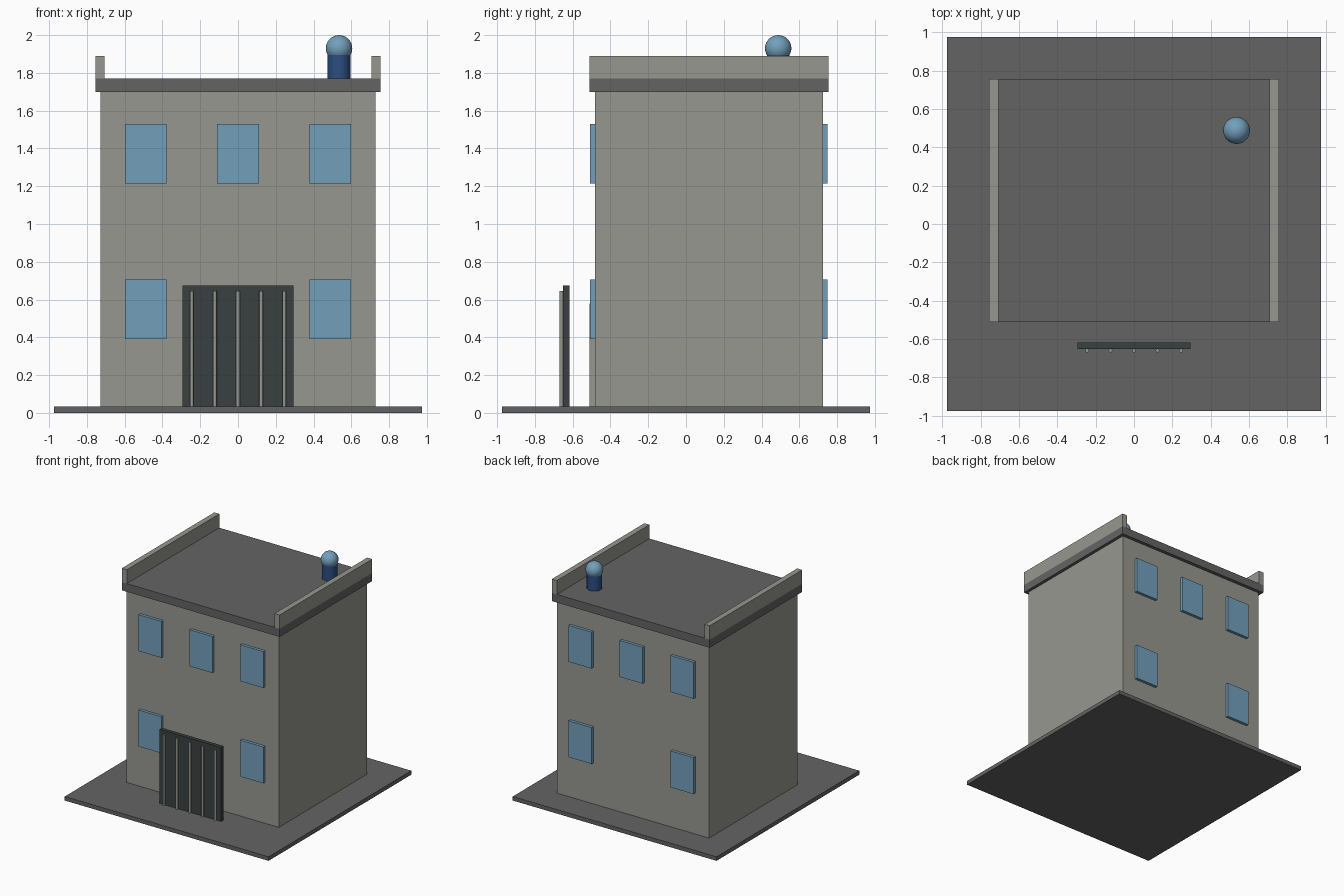
import bpy

cube = bpy.data.objects.get("Cube")
if cube:
    bpy.data.objects.remove(cube, do_unlink=True)


def material(name, r, g, b):
    m = bpy.data.materials.new(name)
    m.use_nodes = True
    m.diffuse_color = (r, g, b, 1)
    m.node_tree.nodes["Principled BSDF"].inputs["Base Color"].default_value = (r, g, b, 1)
    return m


stone = material("warm grey stone", 0.31, 0.31, 0.28)
slate = material("dark grey slate", 0.127, 0.127, 0.127)
glass = material("blue glass", 0.17, 0.35, 0.50)
iron = material("gate charcoal", 0.042, 0.052, 0.052)
navy = material("navy blue", 0.025, 0.075, 0.22)


def finish(name, mat):
    ob = bpy.context.object
    ob.name = name
    ob.data.materials.append(mat)
    return ob


def box(name, mat, x, y, z):
    """Box from (min, max) pairs on each axis."""
    spans = (x, y, z)
    bpy.ops.mesh.primitive_cube_add(size=1, location=[(a + b) / 2 for a, b in spans])
    ob = finish(name, mat)
    ob.scale = [b - a for a, b in spans]
    bpy.ops.object.transform_apply(location=False, rotation=False, scale=True)
    return ob


def cylinder(name, mat, x, y, radius, z0, z1, sides):
    bpy.ops.mesh.primitive_cylinder_add(vertices=sides, radius=radius, depth=z1 - z0,
                                        location=(x, y, (z0 + z1) / 2))
    ob = finish(name, mat)
    bpy.ops.object.shade_smooth_by_angle()
    return ob


GROUND, FRONT, BACK = 0.035, -0.482, 0.725

# Ground slab, walls and overhanging roof
box("ground_slab", slate, (-0.975, 0.975), (-0.975, 0.975), (0, GROUND))
box("walls", stone, (-0.728, 0.728), (FRONT, BACK), (GROUND, 1.70))
box("roof_slab", slate, (-0.755, 0.755), (-0.51, 0.755), (1.70, 1.77))

# Parapets along both sides of the roof
for side, x in (("right", (-0.755, -0.707)), ("left", (0.707, 0.755))):
    box("parapet_" + side, stone, x, (-0.51, 0.755), (1.77, 1.89))

# Windows on the front and back, leaving the lower middle free
for face, y in (("front", (-0.507, FRONT)), ("back", (BACK, 0.75))):
    for floor, z in (("lower", (0.39, 0.705)), ("upper", (1.215, 1.53))):
        for col, x in (("right", -0.488), ("middle", 0), ("left", 0.488)):
            if floor == "lower" and col == "middle":
                continue
            box(f"window_{face}_{floor}_{col}", glass, (x - 0.11, x + 0.11), y, z)

# Door behind the gate
box("front_door", stone, (-0.15, 0.15), (-0.511, FRONT), (GROUND, 0.58))

# Free-standing gate with round bars
box("gate_panel", iron, (-0.295, 0.295), (-0.652, -0.618), (GROUND, 0.675))
for i in range(5):
    cylinder(f"gate_bar_{i + 1}", stone, (i - 2) * 0.1225, -0.66, 0.01, GROUND, 0.645, 12)

# Rooftop post with a ball on top
cylinder("roof_post", navy, 0.535, 0.488, 0.06, 1.77, 1.91, 32)
bpy.ops.mesh.primitive_uv_sphere_add(segments=32, ring_count=16, radius=0.07,
                                     location=(0.535, 0.488, 1.93))
finish("roof_ball", glass)
bpy.ops.object.shade_smooth_by_angle()
